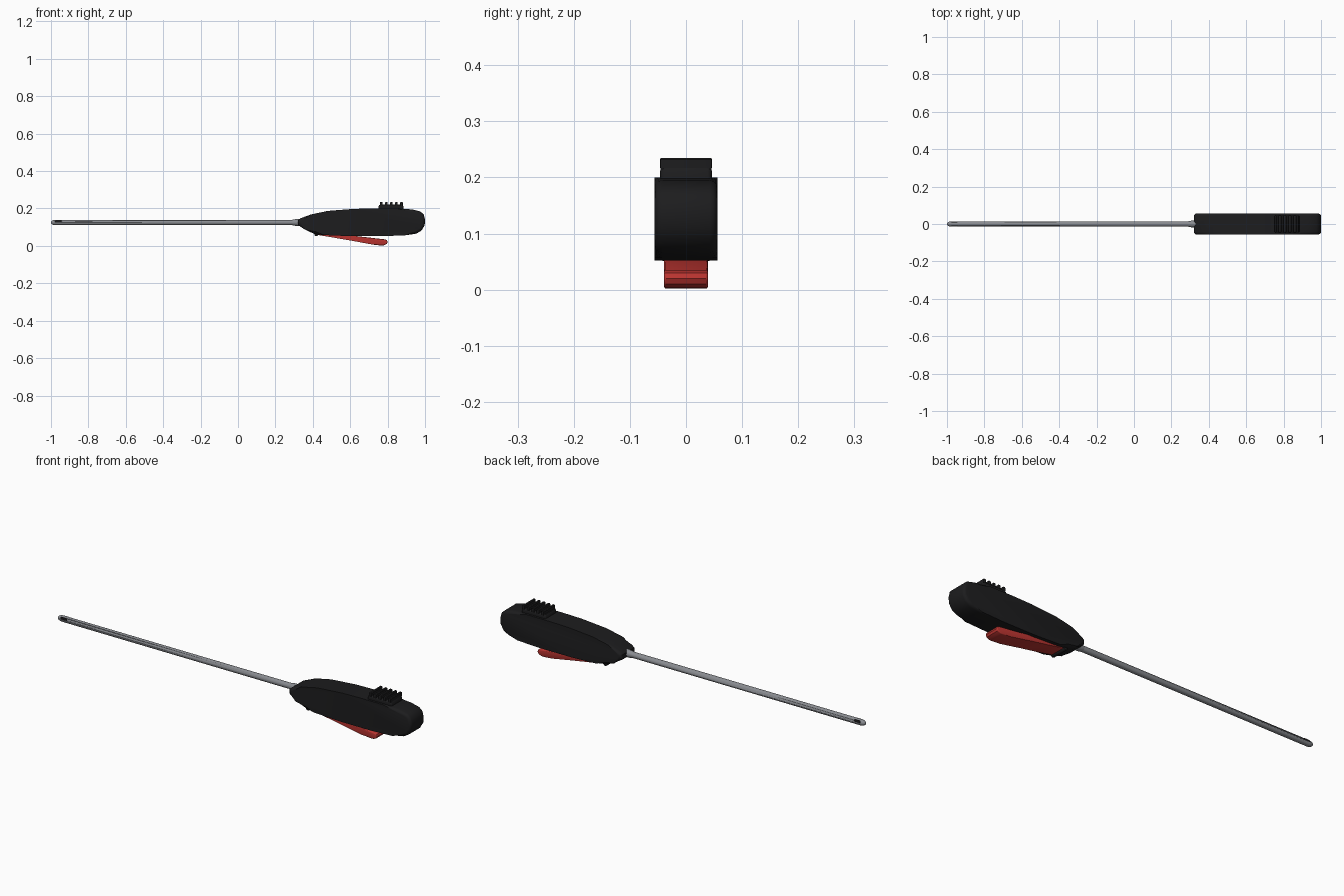
import bpy, bmesh, math

if "Cube" in bpy.data.objects:
    bpy.data.objects.remove(bpy.data.objects["Cube"])


def material(name, rgb):
    m = bpy.data.materials.new(name)
    m.diffuse_color = (*rgb, 1)
    m.use_nodes = True
    m.node_tree.nodes["Principled BSDF"].inputs["Base Color"].default_value = m.diffuse_color
    return m


BLACK = material("black_plastic", (0.012, 0.012, 0.013))
RED = material("red_plastic", (0.5, 0.035, 0.03))
STEEL = material("steel", (0.25, 0.26, 0.28))


def finish(bm, name, mat, angle=35):
    bmesh.ops.recalc_face_normals(bm, faces=bm.faces)
    me = bpy.data.meshes.new(name)
    bm.to_mesh(me)
    bm.free()
    ob = bpy.data.objects.new(name, me)
    bpy.context.collection.objects.link(ob)
    me.materials.append(mat)
    bpy.ops.object.select_all(action='DESELECT')
    ob.select_set(True)
    bpy.context.view_layer.objects.active = ob
    bpy.ops.object.shade_smooth_by_angle(angle=math.radians(angle))
    return ob


def slab(name, profile, half, bevel, mat, segs=3):
    """Side profile (x, z) extruded across y, with rounded side rims."""
    bm = bmesh.new()
    rings = [[bm.verts.new((x, y, z)) for x, z in profile] for y in (-half, half)]
    sides = [bm.faces.new(r) for r in rings]
    n = len(profile)
    for i in range(n):
        j = (i + 1) % n
        bm.faces.new((rings[0][i], rings[0][j], rings[1][j], rings[1][i]))
    if bevel:
        rim = list({e for f in sides for e in f.edges})
        bmesh.ops.bevel(bm, geom=rim, offset=bevel, segments=segs, profile=0.5,
                        affect='EDGES', clamp_overlap=True)
    return finish(bm, name, mat)


def lathe(name, profile, zc, mat, sides=24):
    """Profile of (x, radius) turned about the x axis at height zc."""
    bm = bmesh.new()
    rings = [[bm.verts.new((x, r * math.cos(2 * math.pi * k / sides),
                            zc + r * math.sin(2 * math.pi * k / sides)))
              for k in range(sides)] for x, r in profile]
    for a, b in zip(rings, rings[1:]):
        for k in range(sides):
            j = (k + 1) % sides
            bm.faces.new((a[k], a[j], b[j], b[k]))
    bm.faces.new(rings[0])
    bm.faces.new(rings[-1])
    return finish(bm, name, mat)


def stadium(x0, x1, z, r, n=6):
    pts = []
    for cx, start in ((x1 - r, -90), (x0 + r, 90)):
        for i in range(n + 1):
            a = math.radians(start + 180 * i / n)
            pts.append((cx + r * math.cos(a), z + r * math.sin(a)))
    return pts


# Handle body
slab("handle", [(0.32, 0.112), (0.32, 0.136), (0.335, 0.148), (0.39, 0.168), (0.48, 0.187),
                (0.62, 0.198), (0.72, 0.2), (0.85, 0.2), (0.93, 0.195), (0.975, 0.184),
                (0.993, 0.168), (1.0, 0.14), (0.998, 0.11), (0.982, 0.083), (0.955, 0.066),
                (0.9, 0.057), (0.78, 0.052), (0.6, 0.052), (0.46, 0.058), (0.41, 0.063),
                (0.36, 0.086)], 0.056, 0.014, BLACK)

# Trigger lever and its pivot
slab("lever", [(0.42, 0.066), (0.6, 0.056), (0.785, 0.035), (0.797, 0.03), (0.8, 0.02),
               (0.795, 0.01), (0.78, 0.003), (0.765, 0.002), (0.72, 0.007), (0.6, 0.029),
               (0.5, 0.046), (0.43, 0.058)], 0.039, 0.007, RED)
slab("lever_pivot", stadium(0.408, 0.43, 0.062, 0.0105), 0.044, 0.002, BLACK, 2)

# Thumb slider with grip ridges
slab("slider_base", [(0.75, 0.192), (0.75, 0.211), (0.755, 0.218), (0.762, 0.22), (0.873, 0.22),
                     (0.88, 0.218), (0.885, 0.211), (0.885, 0.192)], 0.046, 0.008, BLACK)
for i in range(5):
    x = 0.766 + i * 0.027
    slab(f"slider_ridge_{i + 1}", [(x - 0.007, 0.215), (x - 0.007, 0.232), (x - 0.004, 0.235),
                                   (x + 0.004, 0.235), (x + 0.007, 0.232), (x + 0.007, 0.215)],
         0.046, 0.002, BLACK, 2)

# Shaft with rounded tip, and collar at the handle
ZC, R = 0.125, 0.0145
tip = [(-1 + 0.024 * (1 - math.cos(math.radians(a))), R * math.sin(math.radians(a)))
       for a in (12, 30, 50, 70, 90)]
shaft = lathe("shaft", tip + [(0.36, R)], ZC, STEEL)
lathe("collar", [(0.29, 0.0145), (0.305, 0.0175), (0.34, 0.0185)], ZC, STEEL)

# Slot cut through the tip, with a dark core inside
cutter = slab("slot_cutter", stadium(-0.979, -0.942, 0.130, 0.0055), 0.03, 0, BLACK)
cutter.hide_render = True
cutter.hide_set(True)
cut = shaft.modifiers.new("slot", 'BOOLEAN')
cut.operation = 'DIFFERENCE'
cut.object = cutter
slab("slot_core", stadium(-0.980, -0.941, 0.130, 0.0065), 0.0105, 0, BLACK)
